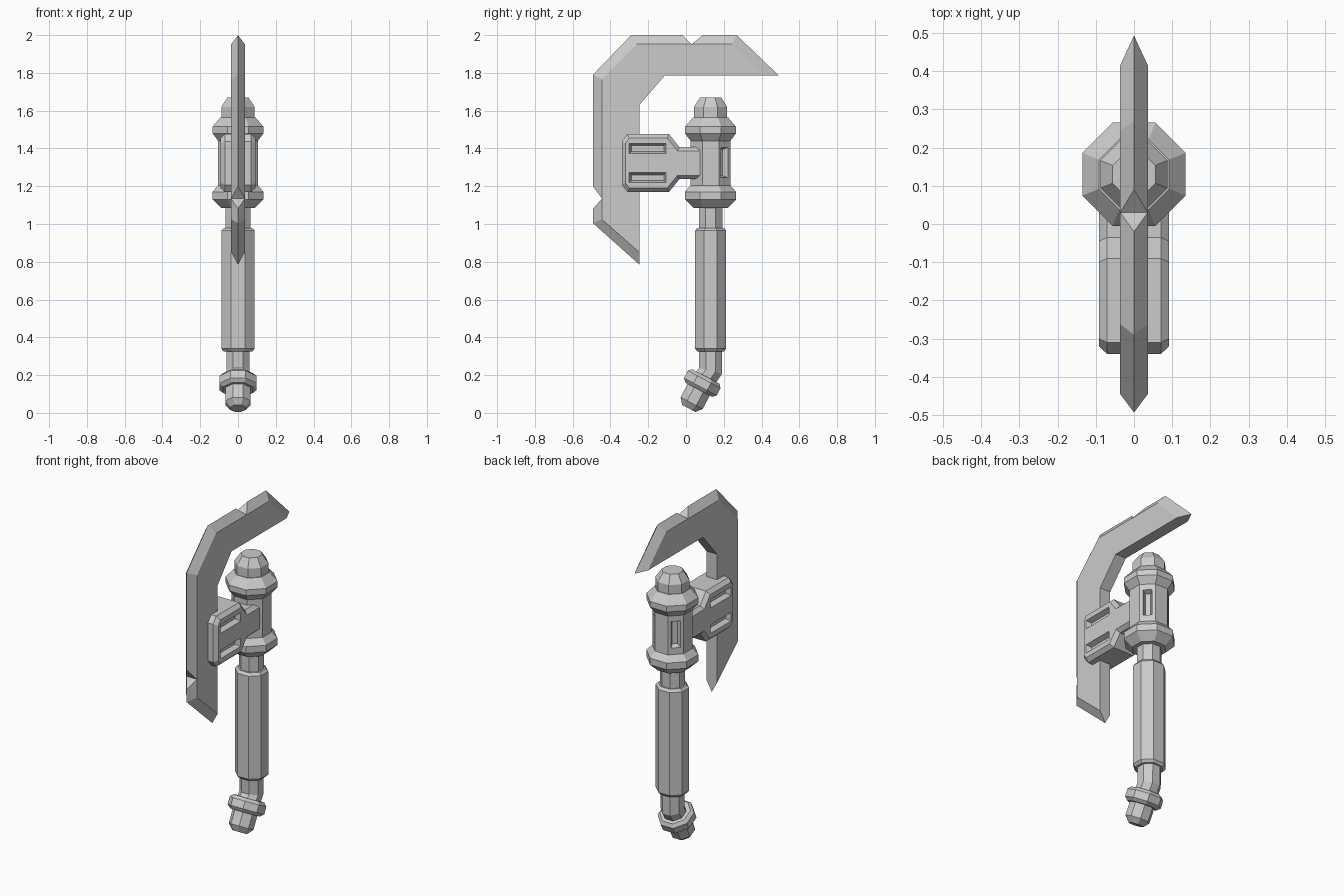
import bpy, bmesh, math
from mathutils import Matrix, Vector

cube = bpy.data.objects.get("Cube")
if cube:
    bpy.data.objects.remove(cube, do_unlink=True)

grey = bpy.data.materials.new("plain_grey")
grey.use_nodes = True
grey.diffuse_color = (0.6, 0.6, 0.6, 1)
grey.node_tree.nodes["Principled BSDF"].inputs["Base Color"].default_value = (0.6, 0.6, 0.6, 1)

SHAFT_Y = 0.13


def finish(name, bm):
    bmesh.ops.recalc_face_normals(bm, faces=bm.faces)
    mesh = bpy.data.meshes.new(name)
    bm.to_mesh(mesh)
    bm.free()
    mesh.materials.append(grey)
    obj = bpy.data.objects.new(name, mesh)
    bpy.context.collection.objects.link(obj)
    return obj


def loft(name, loops):
    """Skin equal-length closed loops of points and cap both ends."""
    bm = bmesh.new()
    rings = [[bm.verts.new(p) for p in loop] for loop in loops]
    for low, high in zip(rings, rings[1:]):
        for i in range(len(low)):
            j = (i + 1) % len(low)
            bm.faces.new((low[i], low[j], high[j], high[i]))
    bm.faces.new(rings[0])
    bm.faces.new(rings[-1])
    return finish(name, bm)


def octagon(y, z, half, tilt=0, widen=1.0):
    """Eight-sided ring with flats along the axes, tilted about x."""
    r = half / math.cos(math.pi / 8)
    points = []
    for k in range(8):
        a = math.pi / 8 + k * math.pi / 4
        v = r * math.sin(a)
        points.append((r * math.cos(a) * widen, y + v * math.cos(tilt), z + v * math.sin(tilt)))
    return points


def turned(name, profile, widen=1.0):
    return loft(name, [octagon(SHAFT_Y, z, h, 0, widen) for h, z in profile])


def cut_slot(target, centre, turn, width, height, depth=0.03):
    """Sink a slot with sloping walls; local x points out of the surface."""
    loops = []
    for x, s in ((-depth, 0.011), (0.0, 0.0), (0.01, -0.004)):
        w, h = width / 2 - s, height / 2 - s
        loops.append([(x, -w, -h), (x, w, -h), (x, w, h), (x, -w, h)])
    cutter = loft("slot_cutter", loops)
    cutter.hide_render = True
    cutter.data.transform(Matrix.Translation(centre) @ Matrix.Rotation(turn, 4, "Z"))
    mod = target.modifiers.new("slot", "BOOLEAN")
    mod.operation = "DIFFERENCE"
    mod.solver = "EXACT"
    mod.object = cutter
    bpy.context.view_layer.objects.active = target
    bpy.ops.object.modifier_apply(modifier=mod.name)
    bpy.data.objects.remove(cutter, do_unlink=True)


# Handle: grip, upper neck
turned("grip", [(0.07, 0.325), (0.082, 0.34), (0.082, 0.965), (0.07, 0.98)], 1.08)
turned("upper_neck", [(0.062, 0.95), (0.062, 1.12)], 1.06)

# Bent lower neck and tilted pommel
BEND = math.radians(-28)
top = Vector((0, 0.105, 0.193))
axis = Vector((0, math.sin(BEND), -math.cos(BEND)))


def along(t, half):
    p = top + axis * t
    return octagon(p.y, p.z, half, BEND)


loft("lower_neck", [octagon(SHAFT_Y, 0.36, 0.062), octagon(SHAFT_Y, 0.222, 0.062, BEND / 2),
                    along(0.02, 0.062)])
loft("pommel_ring", [along(t, h) for t, h in
                     ((0, 0.082), (0.018, 0.098), (0.062, 0.098), (0.08, 0.08))])
loft("pommel_tip", [along(t, h) for t, h in ((0.06, 0.066), (0.16, 0.066), (0.192, 0.04))])

# Head: body with two collars and a domed cap
body = turned("head_body", [
    (0.09, 1.085), (0.135, 1.13), (0.135, 1.17), (0.105, 1.205),
    (0.105, 1.44), (0.135, 1.48), (0.135, 1.515), (0.092, 1.565)])
turned("head_cap", [(0.088, 1.55), (0.088, 1.62), (0.056, 1.67)])
for turn in (math.pi / 4, 3 * math.pi / 4):
    centre = Vector((0.105 * math.cos(turn), SHAFT_Y + 0.105 * math.sin(turn), 1.325))
    cut_slot(body, centre, turn, 0.052, 0.16)

# Bracket: bevelled block that clamps the blade to the head
Z_MID = 1.3225


def bracket_loop(x, s):
    half = [(0.12, 0.085 - s), (-0.035 - s / 2, 0.085 - s), (-0.09 - s / 2, 0.153 - s),
            (-0.31 + s / 2, 0.153 - s), (-0.34 + s, 0.115 - s / 2)]
    outline = half + [(y, -z) for y, z in reversed(half)]
    return [(x, y, Z_MID + z) for y, z in outline]


bracket = loft("bracket", [bracket_loop(-0.092, 0.02), bracket_loop(-0.07, 0),
                           bracket_loop(0.07, 0), bracket_loop(0.092, 0.02)])
for side, turn in ((1, 0), (-1, math.pi)):
    for dz in (-0.077, 0.077):
        cut_slot(bracket, Vector((side * 0.092, -0.203, Z_MID + dz)), turn, 0.195, 0.052)

# Blade: flat cheeks, sharp outer ridge, two notches across the edge
T = 0.036
ridge = {"A": (-0.247, 0.785), "B": (-0.493, 1.005), "C": (-0.493, 1.08), "D": (-0.493, 1.2),
         "E": (-0.493, 1.79), "F": (-0.29, 2), "G": (-0.02, 2), "H": (0.09, 2),
         "I": (0.268, 2), "J": (0.493, 1.785)}
cheek = {"a": (-0.247, 0.85), "b": (-0.445, 1.025), "n": (-0.445, 1.135), "e": (-0.445, 1.765),
         "f": (-0.262, 1.952), "m": (0.03, 1.952), "i": (0.245, 1.952), "j": (0.415, 1.785),
         "k": (-0.113, 1.785), "l": (-0.247, 1.63)}
bm = bmesh.new()
edge = {k: bm.verts.new((0, *p)) for k, p in ridge.items()}
left = {k: bm.verts.new((T, *p)) for k, p in cheek.items()}
right = {k: bm.verts.new((-T, *p)) for k, p in cheek.items()}
for side in (left, right):
    bm.faces.new(list(side.values()))
    for strip in ("abBA", "bnCB", "neED", "efFE", "fmGF", "miIH", "ijJI"):
        bm.faces.new([side.get(c) or edge[c] for c in strip])
for p, q in ("jk", "kl", "la"):
    bm.faces.new((left[p], left[q], right[q], right[p]))
for p, tip in ("nC", "nD", "mG", "mH", "jJ", "aA"):
    bm.faces.new((left[p], right[p], edge[tip]))
finish("blade", bm)
